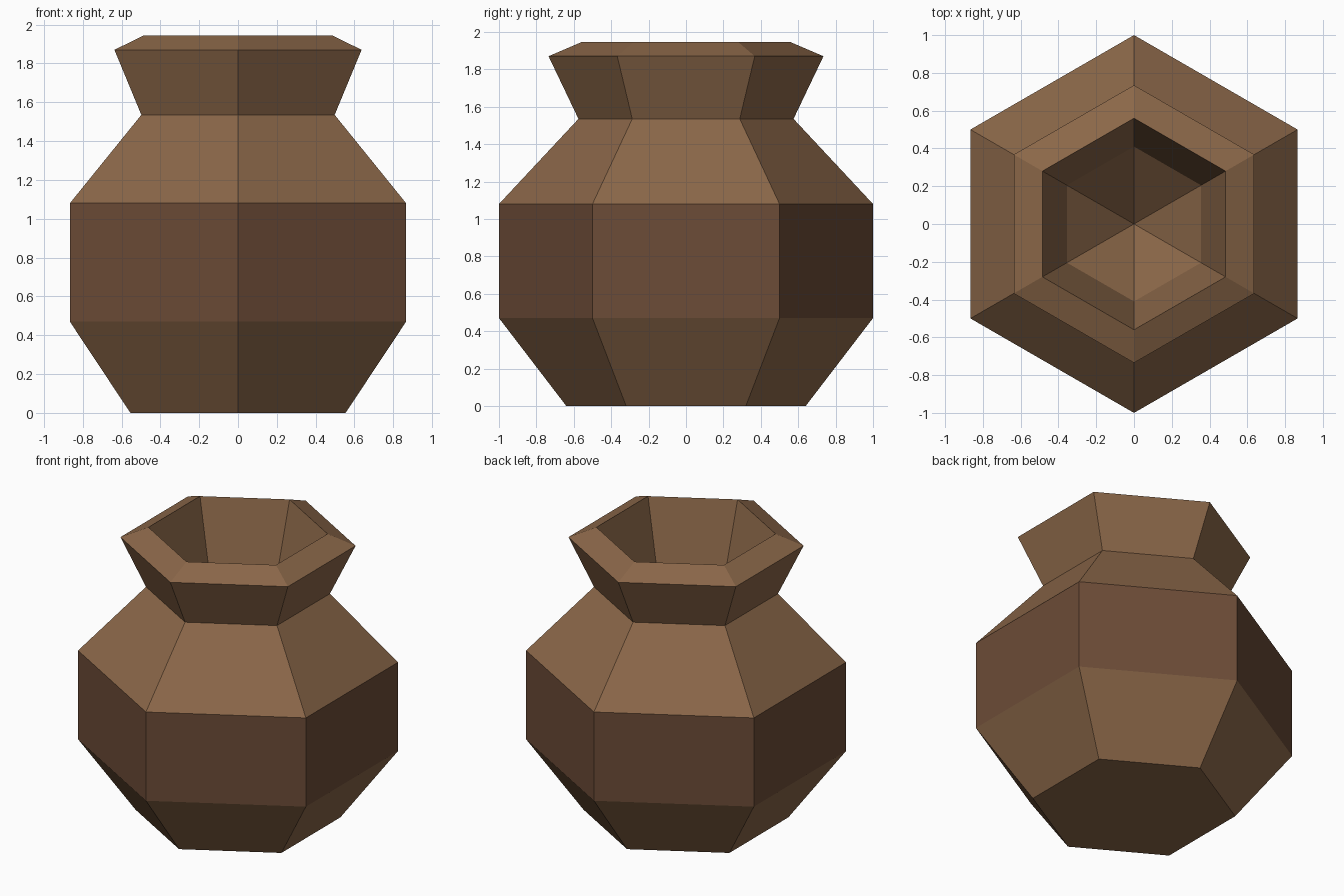
import bpy, bmesh, math

if "Cube" in bpy.data.objects:
    bpy.data.objects.remove(bpy.data.objects["Cube"])

SIDES = 6


def material(name, rgb):
    m = bpy.data.materials.new(name)
    m.diffuse_color = (*rgb, 1)
    m.use_nodes = True
    m.node_tree.nodes["Principled BSDF"].inputs["Base Color"].default_value = m.diffuse_color
    return m


clay = material("light brown clay", (0.258, 0.136, 0.066))
band = material("dark red brown clay", (0.150, 0.072, 0.038))

# Vase profile as (radius, height): outside from foot to lip, then down the inside
profile = [(0.64, 0.0), (1.0, 0.47), (1.0, 1.08), (0.575, 1.535),
           (0.735, 1.87), (0.56, 1.945), (0.41, 1.43)]
inner_bottom = 1.05

bm = bmesh.new()
rings = []
for r, z in profile:
    angles = [math.pi / 2 + math.tau * i / SIDES for i in range(SIDES)]
    rings.append([bm.verts.new((r * math.cos(a), r * math.sin(a), z)) for a in angles])

# Walls, with the belly band (second row) in the darker clay
for row, (low, high) in enumerate(zip(rings, rings[1:])):
    for i in range(SIDES):
        j = (i + 1) % SIDES
        face = bm.faces.new((low[i], low[j], high[j], high[i]))
        face.material_index = 1 if row == 1 else 0

# Flat foot and pointed inside floor
bm.faces.new(list(reversed(rings[0])))
tip = bm.verts.new((0, 0, inner_bottom))
for i in range(SIDES):
    bm.faces.new((rings[-1][i], rings[-1][(i + 1) % SIDES], tip))

bmesh.ops.recalc_face_normals(bm, faces=bm.faces[:])
mesh = bpy.data.meshes.new("vase")
bm.to_mesh(mesh)
bm.free()
mesh.materials.append(clay)
mesh.materials.append(band)
vase = bpy.data.objects.new("vase", mesh)
bpy.context.collection.objects.link(vase)
